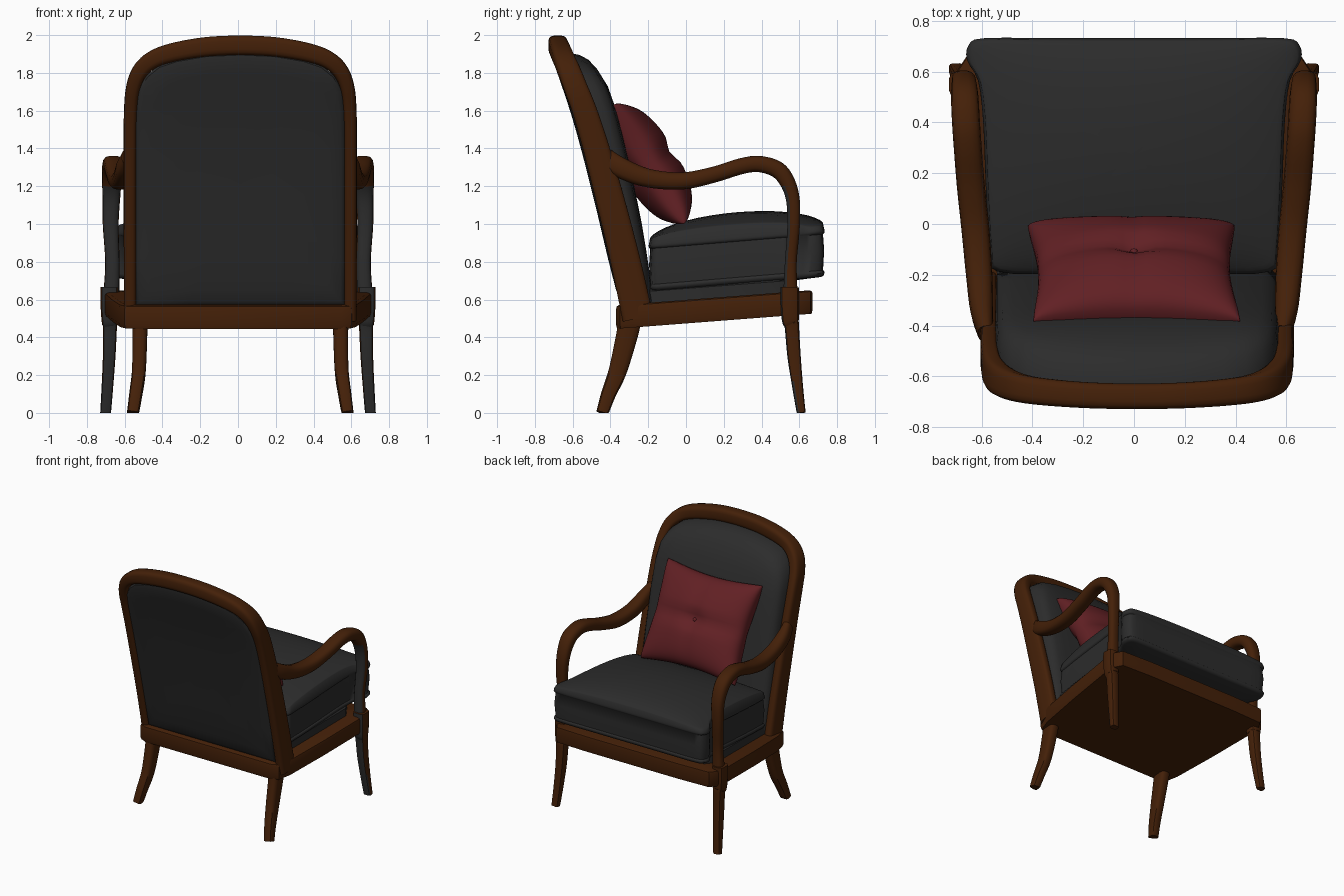
import bpy, bmesh, math
from mathutils import Vector

if "Cube" in bpy.data.objects:
    bpy.data.objects.remove(bpy.data.objects["Cube"])

def material(name, rgb):
    m = bpy.data.materials.new(name)
    m.diffuse_color = (*rgb, 1)
    m.use_nodes = True
    m.node_tree.nodes["Principled BSDF"].inputs["Base Color"].default_value = m.diffuse_color
    return m

WOOD = material("brown wood", (0.058, 0.0145, 0.0025))
GREY = material("dark grey fabric", (0.025, 0.025, 0.025))
RED = material("dark red fabric", (0.120, 0.0145, 0.0175))
OFF = 0.012  # the back sits slightly off centre

def finish(name, bm, mats, rule=None, angle=40):
    bmesh.ops.remove_doubles(bm, verts=bm.verts, dist=0.0004)
    bmesh.ops.recalc_face_normals(bm, faces=bm.faces)
    bm.normal_update()
    if rule:
        for f in bm.faces:
            f.material_index = rule(f)
    me = bpy.data.meshes.new(name)
    bm.to_mesh(me)
    bm.free()
    ob = bpy.data.objects.new(name, me)
    bpy.context.collection.objects.link(ob)
    for m in mats:
        me.materials.append(m)
    bpy.ops.object.select_all(action='DESELECT')
    ob.select_set(True)
    bpy.context.view_layer.objects.active = ob
    bpy.ops.object.shade_smooth_by_angle(angle=math.radians(angle))
    return ob

def spline(pts, n=5, closed=False):
    """Catmull-Rom curve through points of any dimension."""
    k, out = len(pts), []
    for i in range(k if closed else k - 1):
        q = [pts[j % k] if closed else pts[min(max(j, 0), k - 1)] for j in range(i - 1, i + 3)]
        for s in range(n):
            t = s / n
            out.append(tuple(0.5 * (2 * b + (c - a) * t + (2 * a - 5 * b + 4 * c - d) * t * t
                       + (3 * b - a - 3 * c + d) * t ** 3) for a, b, c, d in zip(*q)))
    return out if closed else out + [tuple(pts[-1])]

def bridge(bm, rings):
    for r0, r1 in zip(rings, rings[1:]):
        for i in range(len(r0)):
            j = (i + 1) % len(r0)
            bm.faces.new((r0[i], r0[j], r1[j], r1[i]))

def sweep(name, pts, axis, mats, power=1.0, sides=14, rule=None, n=5):
    """Tube through (x, y, z, in-plane radius, radius along axis)."""
    pts, axis = spline(pts, n), Vector(axis)
    bm, rings = bmesh.new(), []
    for i, p in enumerate(pts):
        t = (Vector(pts[min(i + 1, len(pts) - 1)][:3]) - Vector(pts[max(i - 1, 0)][:3])).normalized()
        s = t.cross(axis).normalized()
        d = s.cross(t)
        ring = []
        for k in range(sides):
            a = 2 * math.pi * (k + 0.5) / sides
            c, e = math.cos(a), math.sin(a)
            v = (Vector(p[:3]) + s * p[3] * math.copysign(abs(c) ** power, c)
                 + d * p[4] * math.copysign(abs(e) ** power, e))
            v.z = max(v.z, 0)
            ring.append(bm.verts.new(v))
        rings.append(ring)
    bridge(bm, rings)
    bm.faces.new(rings[0])
    bm.faces.new(rings[-1])
    return finish(name, bm, mats, rule)

def pad(name, outline, profile, place, mats, centre=(0, 0), angle=40):
    """Shell of scaled outlines; profile is (scale, height), place maps to 3D."""
    bm, rings = bmesh.new(), []
    cx, cy = centre
    for s, h in profile:
        s = max(s, 0.002)
        rings.append([bm.verts.new(place(cx + (x - cx) * s, cy + (y - cy) * s, h)) for x, y in outline])
    bridge(bm, rings)
    bm.faces.new(rings[0])
    bm.faces.new(rings[-1])
    return finish(name, bm, mats, angle=angle)

def mirrored(half):
    """Closes a right half that starts and ends on x = 0."""
    return half + [(-x, y) for x, y in half[-2:0:-1]]

def interp(table, z):
    for (z0, a), (z1, b) in zip(table, table[1:]):
        if z <= z1:
            return a + (b - a) * (z - z0) / (z1 - z0)
    return table[-1][1]

# --- leaning back: frame centre line and half depth by height
LEAN = [(0.45, -0.245), (0.6, -0.272), (1.0, -0.367), (1.4, -0.475), (1.6, -0.537), (1.8, -0.615), (1.96, -0.685)]
DEPTH = [(0.45, 0.083), (1.0, 0.078), (1.4, 0.07), (1.8, 0.06), (1.96, 0.05)]
FRONT = [(0.45, 0.10), (0.6, 0.107), (1.4, 0.16), (1.75, 0.18), (1.96, 0.14)]

ARCH = [(.582, .5, .035), (.582, .8, .035), (.583, 1.1, .035), (.583, 1.4, .035), (.58, 1.6, .036),
        (.567, 1.72, .038), (.53, 1.81, .043), (.46, 1.872, .047), (.35, 1.91, .05),
        (.18, 1.938, .052), (0, 1.946, .052)]
arch = ARCH + [(-x, z, a) for x, z, a in ARCH[-2::-1]]
sweep("back_frame", [(x + OFF, interp(LEAN, z), z, a, interp(DEPTH, z)) for x, z, a in arch],
      (0, 1, 0), [WOOD], power=0.55, sides=16)

# padded back, filling the arch and bulging to both sides
inner = [(0, .56)] + [(.28, .56)] + [(.56, z) for z in (.56, .8, 1.1, 1.4)] + [
    (.556, 1.6), (.54, 1.71), (.5, 1.785), (.435, 1.838), (.34, 1.87), (.18, 1.897), (0, 1.905)]
def place_back(x, z, h):
    zc = min(max(z, .45), 1.96)
    off = h * interp(FRONT, zc) if h > 0 else h * (interp(DEPTH, zc) + 0.01)
    return (x + OFF, interp(LEAN, zc) + off, z)
pad("back_cushion", mirrored(inner),
    [(0, 1), (.3, 1), (.55, .99), (.75, .97), (.88, .92), (.95, .82), (.985, .62), (1, .3), (1, -.5),
     (.985, -.72), (.95, -.85), (.85, -.95), (.6, -1), (.3, -1), (0, -1)],
    place_back, [GREY], centre=(0, 1.2))

# --- seat rail with closed underside, rising towards the front
rail = mirrored([(0, -.37), (.55, -.37), (.60, -.35), (.63, -.25), (.67, .1), (.705, .5), (.70, .6), (.66, .66),
                 (.4, .67), (0, .67)])
rise = lambda y: 0.08 * (y + 0.37) / 1.04
pad("seat_rail", rail, [(0, .125), (.97, .125), (.995, .118), (1, .105), (1, .02), (.99, 0), (0, 0)],
    lambda x, y, h: (x, y, .445 + rise(y) + h), [WOOD], centre=(0, .15))

# fabric deck under the loose cushion
deck = mirrored([(0, -.22), (.54, -.2), (.60, .48), (.55, .56), (0, .58)])
pad("seat_deck", deck, [(0, .1), (.95, .1), (1, .08), (1, 0), (0, 0)],
    lambda x, y, h: (x, y, .55 + rise(y) + h), [GREY], centre=(0, .2))

# loose crowned seat cushion with piped seams and front ears
seat = [(0, .725), (.3, .725), (.58, .725), (.64, .70), (.648, .64), (.605, .56), (.585, .4), (.575, .15),
        (.56, -.1), (.53, -.18), (.3, -.19), (0, -.19)]
def place_seat(x, y, h):
    crown = 0
    if h > .255:
        crown = .122 * (max(0, 1 - (x / .66) ** 2) * max(0, 1 - ((y - .27) / .47) ** 2)) ** .5
    return (x, y, .645 + .075 * (y + .18) / .9 + h + crown)
pad("seat_cushion", spline(mirrored(seat), 3, True),
    [(0, .258)] + [(s, .258) for s in (.15, .3, .45, .6, .72, .82, .9, .96, .99)] +
    [(1.0, .256), (1.012, .25), (1.016, .24), (1.01, .23), (.997, .225), (1.01, .14), (.997, .035), (1.01, .03),
     (1.015, .02), (1.0, .005), (.97, 0), (.5, -.01), (0, -.01)],
    place_seat, [GREY], centre=(0, .27), angle=55)

# --- arms, legs: rear faces of the front supports are grey
rear_grey = lambda f: 1 if f.normal.y < -0.42 and f.calc_center_median().z < 1.2 else 0
ARM = [(.585, -.43, 1.355, .05, .03), (.60, -.34, 1.295, .055, .045), (.61, -.2, 1.243, .05, .052),
       (.625, -.02, 1.228, .046, .055), (.643, .15, 1.262, .043, .055), (.655, .3, 1.308, .043, .055),
       (.662, .4, 1.316, .044, .055), (.667, .5, 1.275, .045, .054), (.67, .56, 1.16, .038, .048),
       (.674, .57, 1.0, .034, .042), (.665, .555, .8, .032, .038), (.67, .553, .64, .038, .042)]
FRONT_LEG = [(.682, .55, .665, .05, .047), (.682, .55, .58, .05, .047), (.68, .553, .49, .046, .043),
             (.678, .56, .46, .039, .038), (.682, .572, .3, .036, .034), (.692, .592, .13, .029, .031),
             (.701, .61, 0, .024, .029)]
BACK_LEG = [(.532, -.295, .5, .062, .042), (.532, -.315, .4, .058, .04), (.537, -.362, .22, .049, .037),
            (.553, -.41, .1, .04, .035), (.568, -.443, 0, .033, .032)]
for side, s in (("right", 1), ("left", -1)):
    flip = lambda pts, o=0: [(s * p[0] + o, *p[1:]) for p in pts]
    sweep(side + "_arm", flip(ARM), (1, 0, 0), [WOOD, GREY], power=0.75, rule=rear_grey)
    sweep(side + "_front_leg", flip(FRONT_LEG), (1, 0, 0), [WOOD, GREY], power=0.55, sides=12, rule=rear_grey, n=4)
    sweep(side + "_back_leg", flip(BACK_LEG, OFF), (1, 0, 0), [WOOD], power=0.6, sides=12, n=4)

# --- throw pillow: pinched corners, tufted middle, leaning on the back
UP, OUT = Vector((0.03, -0.51, 0.86)).normalized(), Vector((0, 0.86, 0.51))
MID = Vector((0, -0.195, 1.318))
bm = bmesh.new()
N = 28
for face in (1, -1):
    grid = []
    for i in range(N + 1):
        row = []
        for j in range(N + 1):
            u, v = (math.sin(math.pi / 2 * (2 * k / N - 1)) for k in (i, j))
            x = .42 * u * (1 - .10 * (1 - v * v)) * (1 - .03 * abs(u * v) ** 6)
            y = .378 * v * (1 - .12 * (1 - u * u)) * (1 - .03 * abs(u * v) ** 6)
            t = .158 * (max(0, 1 - u * u) * max(0, 1 - v * v)) ** .38
            t *= 1 - .18 * math.exp(-(u * u + v * v) / .03) - .17 * math.exp(-(v / .16) ** 2)
            t *= 1 - .06 * math.exp(-(u / .1) ** 2)
            row.append(bm.verts.new(MID + Vector((x, 0, 0)) + UP * y + OUT * t * face))
        grid.append(row)
    for i in range(N):
        for j in range(N):
            bm.faces.new((grid[i][j], grid[i + 1][j], grid[i + 1][j + 1], grid[i][j + 1]))
finish("throw_pillow", bm, [RED], angle=60)

# pillow button
bm = bmesh.new()
bmesh.ops.create_uvsphere(bm, u_segments=12, v_segments=8, radius=0.016)
bmesh.ops.translate(bm, verts=bm.verts, vec=MID + OUT * 0.096)
finish("pillow_button", bm, [RED])
